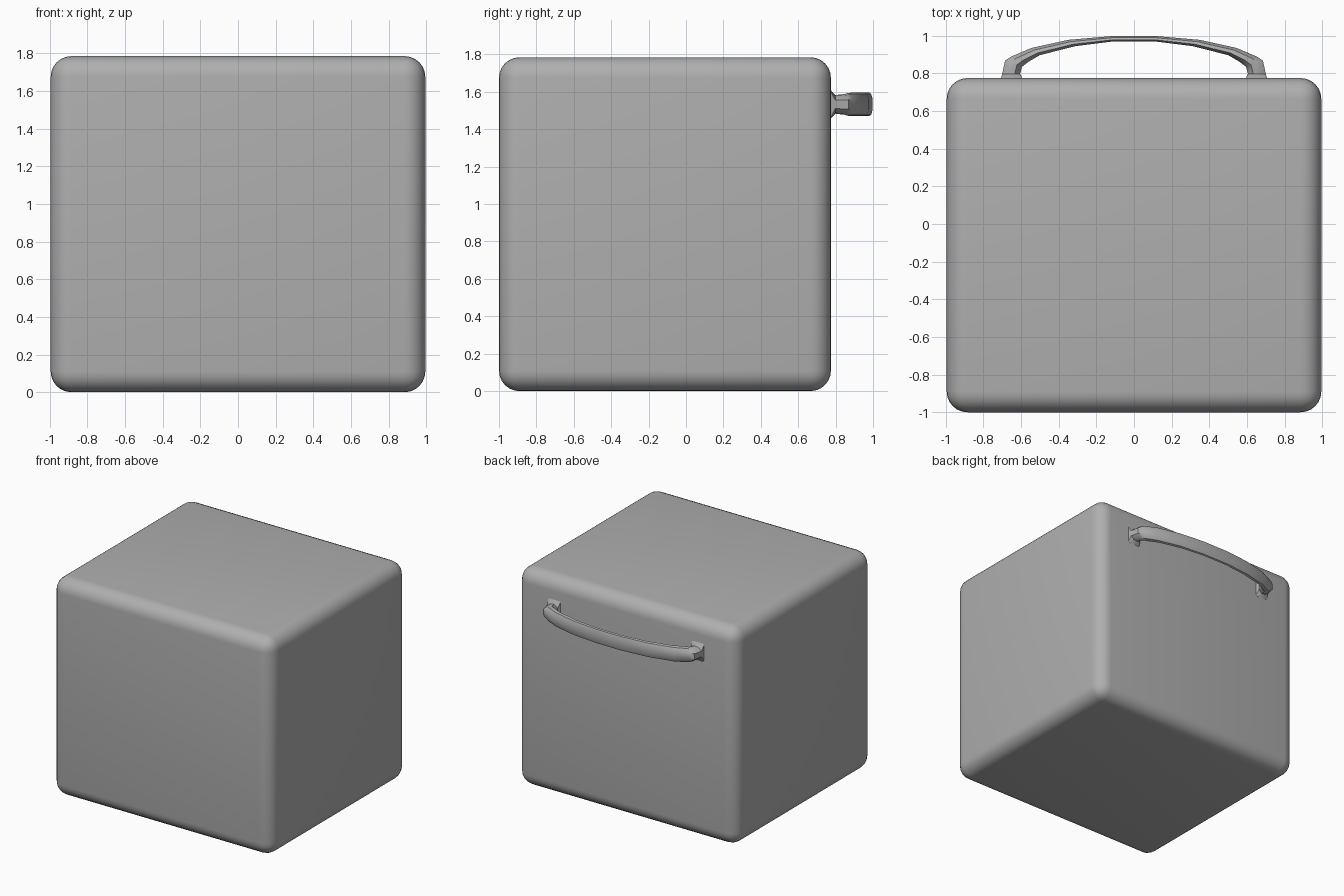
import bpy, bmesh, math
from mathutils import Vector

if "Cube" in bpy.data.objects:
    bpy.data.objects.remove(bpy.data.objects["Cube"])

# Dark grey shared by both parts
grey = bpy.data.materials.new("dark_grey")
grey.diffuse_color = (0.43, 0.43, 0.43, 1)
grey.use_nodes = True
grey.node_tree.nodes["Principled BSDF"].inputs["Base Color"].default_value = grey.diffuse_color


def finish(bm, name, angle):
    bmesh.ops.recalc_face_normals(bm, faces=bm.faces)
    mesh = bpy.data.meshes.new(name)
    bm.to_mesh(mesh)
    bm.free()
    mesh.materials.append(grey)
    ob = bpy.data.objects.new(name, mesh)
    bpy.context.collection.objects.link(ob)
    bpy.ops.object.select_all(action='DESELECT')
    bpy.context.view_layer.objects.active = ob
    ob.select_set(True)
    bpy.ops.object.shade_smooth_by_angle(angle=math.radians(angle))
    return ob


# Rounded box body
bm = bmesh.new()
bmesh.ops.create_cube(bm, size=1)
for v in bm.verts:
    v.co = Vector((v.co.x * 1.99, v.co.y * 1.775 - 0.1125, v.co.z * 1.785 + 0.8925))
bmesh.ops.bevel(bm, geom=bm.edges[:], offset=0.11, segments=6, profile=0.5,
                affect='EDGES', clamp_overlap=True)
finish(bm, "body", 60)

# Bowed handle: (outer x, outer y, inner x, inner y, half height), end to centre
half = [
    (0.708, 0.770, 0.592, 0.770, 0.080),
    (0.700, 0.798, 0.605, 0.798, 0.050),
    (0.685, 0.868, 0.595, 0.835, 0.055),
    (0.655, 0.888, 0.560, 0.862, 0.062),
    (0.545, 0.935, 0.500, 0.897, 0.063),
    (0.350, 0.978, 0.310, 0.945, 0.063),
    (0.120, 0.998, 0.110, 0.970, 0.063),
]
stations = half + [(-a, b, -c, d, h) for a, b, c, d, h in reversed(half)]
# Octagonal section: u runs inner to outer, w runs down to up
section = [(0, -0.5), (0, 0.5), (0.3, 1), (0.7, 0.9),
           (1, 0.45), (1, -0.45), (0.7, -0.9), (0.3, -1)]
# Square foot where the handle meets the body
flange = [(0, -0.95), (0, 0.95), (0.05, 1), (0.95, 1),
          (1, 0.95), (1, -0.95), (0.95, -1), (0.05, -1)]
bm = bmesh.new()
rings = []
for i, (ox, oy, ix, iy, h) in enumerate(stations):
    outer, inner = Vector((ox, oy, 1.533)), Vector((ix, iy, 1.533))
    prof = flange if i in (0, len(stations) - 1) else section
    rings.append([bm.verts.new(inner.lerp(outer, u) + Vector((0, 0, w * h)))
                  for u, w in prof])
for r, s in zip(rings, rings[1:]):
    for k in range(8):
        n = (k + 1) % 8
        bm.faces.new((r[k], r[n], s[n], s[k]))
bm.faces.new(rings[0])
bm.faces.new(rings[-1][::-1])
finish(bm, "back_handle", 40)
